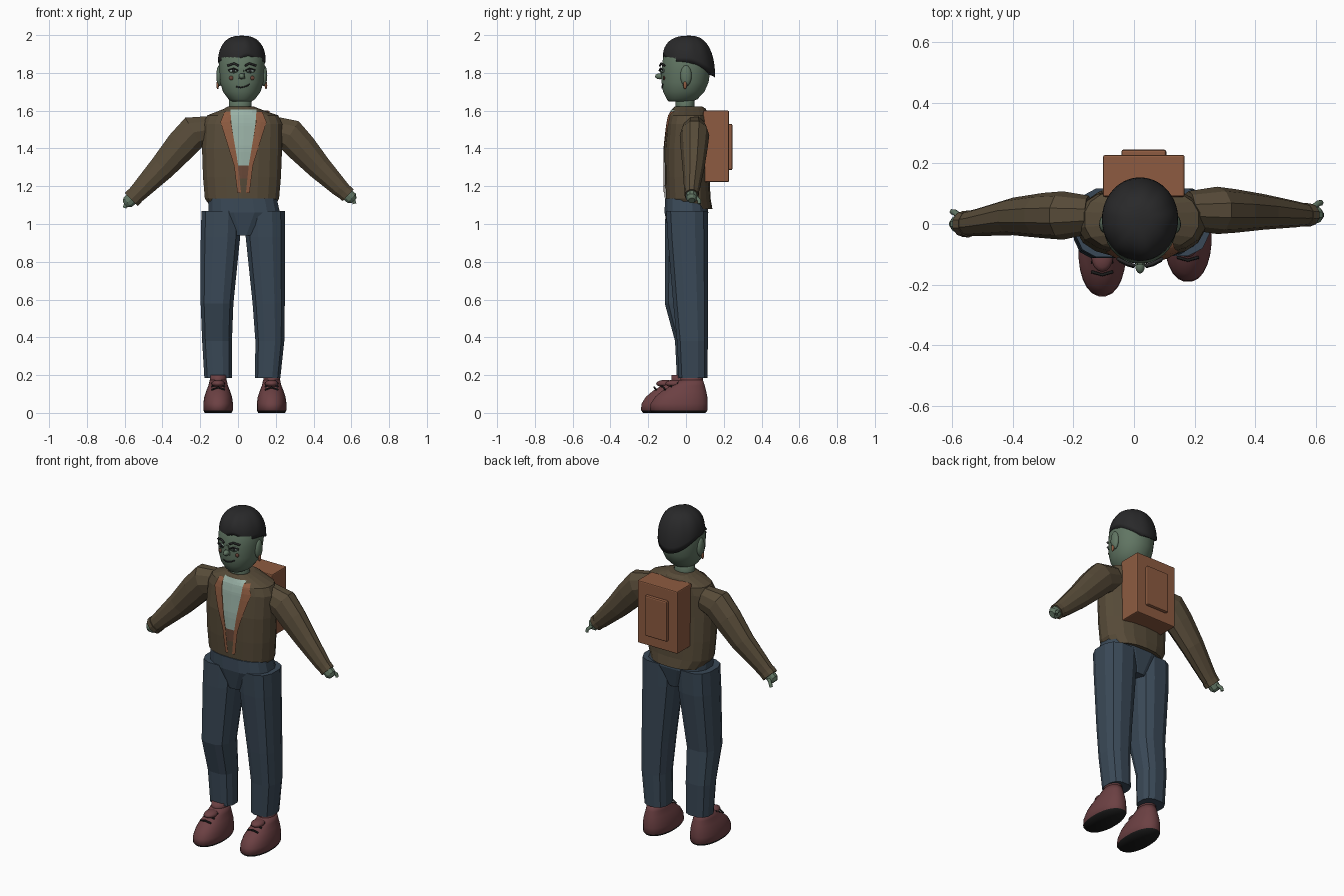
import bpy, bmesh, math
from math import sin, cos, pi, tau
from mathutils import Vector
from mathutils.bvhtree import BVHTree

if "Cube" in bpy.data.objects:
    bpy.data.objects.remove(bpy.data.objects["Cube"])


def material(name, *rgb):
    m = bpy.data.materials.new(name)
    m.use_nodes = True
    m.diffuse_color = (*rgb, 1)
    m.node_tree.nodes["Principled BSDF"].inputs["Base Color"].default_value = (*rgb, 1)
    return m


skin = material("green skin", .12, .18, .125)
dark = material("black hair", .022, .022, .023)
brown = material("brown cloth", .095, .07, .04)
leather = material("tan leather", .27, .105, .052)
denim = material("blue denim", .042, .066, .095)
shirt = material("pale shirt", .32, .44, .38)
shoe_red = material("oxblood shoe", .15, .052, .056)
black = material("black sole", .012, .012, .012)
lining = material("dark tan lining", .14, .065, .04)
blush = material("cheek red", .14, .06, .04)


def finish(bm, name, mat, smooth=False):
    bmesh.ops.recalc_face_normals(bm, faces=bm.faces)
    me = bpy.data.meshes.new(name)
    bm.to_mesh(me)
    bm.free()
    me.materials.append(mat)
    ob = bpy.data.objects.new(name, me)
    bpy.context.collection.objects.link(ob)
    for p in me.polygons:
        p.use_smooth = smooth
    return ob


def skin_rings(name, rings, mat, smooth=False, closed=True):
    """Bridge rings (or open rows) of points into a surface."""
    bm = bmesh.new()
    rows = [[bm.verts.new(p) for p in r] for r in rings]
    n = len(rows[0])
    for a, b in zip(rows, rows[1:]):
        for i in range(n if closed else n - 1):
            j = (i + 1) % n
            bm.faces.new((a[i], a[j], b[j], b[i]))
    if closed:
        bm.faces.new(rows[0])
        bm.faces.new(rows[-1])
    return finish(bm, name, mat, smooth)


def stack(name, levels, mat, sides=16, power=2.0, smooth=False):
    """Loft of rounded sections, each given as z, x0, x1, y0, y1."""
    def spread(v):
        return math.copysign(abs(v) ** (2 / power), v)
    rings = []
    for z, x0, x1, y0, y1 in levels:
        rings.append([((x0 + x1) / 2 + (x1 - x0) / 2 * spread(cos(a)),
                       (y0 + y1) / 2 + (y1 - y0) / 2 * spread(sin(a)), z)
                      for a in [tau * (i + .5) / sides for i in range(sides)]])
    return skin_rings(name, rings, mat, smooth)


def limb(name, path, mat, sides=10):
    """Tube along points x, y, z, radius."""
    pts = [Vector(p[:3]) for p in path]
    rings = []
    for i, p in enumerate(pts):
        d = (pts[min(i + 1, len(pts) - 1)] - pts[max(i - 1, 0)]).normalized()
        u = Vector((0, 1, 0))
        v = d.cross(u).normalized()
        r = path[i][3]
        rings.append([p + r * (.85 * cos(tau * k / sides) * u + sin(tau * k / sides) * v)
                      for k in range(sides)])
    return skin_rings(name, rings, mat)


def ball(name, centre, size, mat, segments=16):
    bm = bmesh.new()
    bmesh.ops.create_uvsphere(bm, u_segments=segments, v_segments=segments // 2, radius=1)
    for v in bm.verts:
        v.co = Vector(centre) + Vector(a * b for a, b in zip(v.co, size))
    return finish(bm, name, mat, True)


def box(name, x0, x1, y0, y1, z0, z1, mat, bevel):
    bm = bmesh.new()
    bmesh.ops.create_cube(bm, size=1)
    for v in bm.verts:
        v.co = ((x0 + x1) / 2 + v.co.x * (x1 - x0), (y0 + y1) / 2 + v.co.y * (y1 - y0),
                (z0 + z1) / 2 + v.co.z * (z1 - z0))
    ob = finish(bm, name, mat)
    mod = ob.modifiers.new("soft edge", "BEVEL")
    mod.width, mod.segments = bevel, 2
    return ob


def cord(name, pts, radius, mat):
    cu = bpy.data.curves.new(name, "CURVE")
    cu.dimensions, cu.bevel_depth, cu.bevel_resolution = "3D", radius, 1
    cu.use_fill_caps = True
    sp = cu.splines.new("POLY")
    sp.points.add(len(pts) - 1)
    for q, p in zip(sp.points, pts):
        q.co = (*p, 1)
    cu.materials.append(mat)
    ob = bpy.data.objects.new(name, cu)
    bpy.context.collection.objects.link(ob)


def front_finder(ob):
    me = ob.data
    tree = BVHTree.FromPolygons([v.co for v in me.vertices], [p.vertices for p in me.polygons])

    def find(x, z, lift=.005):
        hit = tree.ray_cast(Vector((x, -1, z)), Vector((0, 1, 0)))[0]
        return Vector((x, (hit.y if hit else -.07) - lift, z))
    return find


# Jacket body and pelvis
jacket = stack("jacket", [
    (1.08, -.14, .19, -.09, .14), (1.135, -.178, .22, -.108, .13), (1.25, -.188, .23, -.112, .125),
    (1.4, -.193, .236, -.113, .12), (1.53, -.187, .237, -.1, .12), (1.575, -.165, .215, -.09, .12),
    (1.61, -.075, .115, -.072, .105), (1.622, -.055, .085, -.06, .085)], brown, 18, 2.4)
stack("pelvis", [(.94, -.03, .085, -.09, .09), (1.06, -.16, .225, -.115, .12),
                 (1.135, -.158, .208, -.113, .11)], denim, 16, 2.6)

# Trouser legs, the right knee bent forward
stack("right_leg", [(.185, -.18, -.03, -.05, .085), (.38, -.192, -.03, -.06, .09),
                    (.58, -.2, -.022, -.115, .075), (.93, -.2, .014, -.115, .115),
                    (1.068, -.196, .02, -.112, .12)], denim, 12, 2.6)
stack("left_leg", [(.185, .088, .226, -.04, .115), (.38, .09, .247, -.05, .118),
                   (.58, .075, .25, -.07, .12), (.93, .038, .252, -.1, .12),
                   (1.068, .03, .252, -.108, .12)], denim, 12, 2.6)

# Shoes with soles, ankles and laces
for side, cx, dy in (("right", -.105, -.048), ("left", .178, 0)):
    levels = [(0, .072, -.18, .105), (.012, .078, -.19, .114), (.013, .079, -.192, .115),
              (.05, .079, -.188, .116), (.085, .074, -.165, .114), (.115, .064, -.13, .108),
              (.145, .052, -.08, .1), (.175, .045, -.035, .09)]
    shoe = stack(side + "_shoe", [(z, cx - r, cx + r, a + dy, b + dy) for z, r, a, b in levels],
                 shoe_red, 24, 2.2, True)
    shoe.data.materials.append(black)
    for p in shoe.data.polygons:
        p.material_index = int(p.center.z < .0125)
    stack(side + "_ankle", [(z, cx - .045, cx + .045, dy - .03, dy + .09) for z in (.15, .2)],
          shoe_red, 16, 2, True)
    for k in range(3):
        y, z = -.12 + .033 * k + dy, .135 + .016 * k
        cord(side + "_lace", [(cx - .035, y + .01, z - .012), (cx, y, z),
                              (cx + .035, y + .01, z - .012)], .005, black)
    ball(side + "_tongue", (cx, -.06 + dy, .155), (.036, .05, .02), shoe_red)

# Sleeves, cuffs, hands and thumbs
arms = {
    "right": [(-.15, .03, 1.5, .075), (-.235, .028, 1.485, .094), (-.3, .028, 1.415, .088),
              (-.4, .025, 1.3, .073), (-.52, .005, 1.175, .053), (-.565, 0, 1.13, .046)],
    "left": [(.18, .045, 1.5, .075), (.275, .045, 1.47, .092), (.34, .043, 1.4, .084),
             (.43, .04, 1.3, .069), (.54, .032, 1.19, .05), (.582, .03, 1.152, .04)]}
for side, path in arms.items():
    s = -1 if side == "right" else 1
    limb(side + "_sleeve", path, brown)
    x, y, z, r = path[-1]
    limb(side + "_cuff", [(x - s * .02, y, z + .02, r + .006), (x, y, z, r + .005)], brown)
    limb(side + "_hand", [(x - s * .01, y, z + .01, .036), (x + s * .02, y, z - .016, .034),
                          (x + s * .032, y, z - .028, .02)], skin)
    cord(side + "_thumb", [(x + s * .01, y + .025, z - .01), (x + s * .03, y + .04, z - .028),
                           (x + s * .035, y + .04, z - .045)], .01, skin)

# Shirt front and lapels laid on the chest
chest = front_finder(jacket)
mid = .029


def panel(name, rows, mat, lift, flip=1):
    """Plate following the chest between edge offsets given as z, inner, outer."""
    grid = []
    for (z0, a0, b0), (z1, a1, b1) in zip(rows, rows[1:]):
        for k in range(7):
            t = k / 6
            a, b, z = a0 + (a1 - a0) * t, b0 + (b1 - b0) * t, z0 + (z1 - z0) * t
            grid.append([chest(mid + flip * (a + (b - a) * i / 6), z, lift) for i in range(7)])
    skin_rings(name, grid, mat, closed=False)


panel("shirt_front", [(1.605, -.07, .07), (1.52, -.062, .062), (1.31, -.03, .03)], shirt, .004)
panel("jacket_lining", [(1.31, -.03, .03), (1.17, -.014, .014)], lining, .004)
panel("jacket_closing", [(1.24, -.02, .02), (1.14, -.014, .014)], brown, .005)
for flip, side in ((-1, "right"), (1, "left")):
    panel(side + "_lapel", [(1.595, .068, .1), (1.54, .066, .122), (1.31, .028, .05),
                            (1.165, .013, .032)], leather, .009, flip)

# Backpack
box("backpack", -.102, .167, .09, .228, 1.222, 1.6, leather, .006)
box("backpack_pocket", -.042, .107, .22, .246, 1.285, 1.53, leather, .008)

# Neck and head
stack("neck", [(1.57, -.055, .08, -.06, .06), (1.63, -.048, .072, -.055, .045),
               (1.7, -.048, .072, -.055, .045)], skin, 20, 2, True)
cx = .02
head = stack("head", [(z, cx - r, cx + r, a, b) for z, r, a, b in (
    (1.648, .05, -.09, .03), (1.66, .07, -.102, .06), (1.7, .1, -.122, .098),
    (1.75, .115, -.13, .12), (1.82, .121, -.13, .13), (1.88, .12, -.122, .132),
    (1.93, .1, -.1, .115), (1.965, .06, -.06, .07))], skin, 32, 2.1, True)

# Hair cap with a raised hairline in front and soft locks
rings = []
for k in range(11):
    t = k / 10 * pi / 2 * .985
    ring = []
    for i in range(54):
        a = tau * i / 54
        c, s = cos(a), sin(a)
        low = 1.86 - .085 * max(s, 0) ** 1.5 + .035 * max(-s, 0) ** 3 * (.6 + .4 * cos(5 * a))
        lock = 1 + .025 * abs(cos(4.5 * a)) * sin(2 * t)
        r = cos(t) ** .75 * lock
        ring.append((cx + .126 * c * r, .016 + .138 * s * r, low + (1.997 - low) * sin(t)))
    rings.append(ring)
skin_rings("hair", rings, dark, True)

# Face
face = front_finder(head)
for s, side in ((-1, "right"), (1, "left")):
    def mark(name, pts, radius, mat, lift=.008):
        cord(f"{side}_{name}", [face(cx + s * x, z, lift) for x, z in pts], radius, mat)
    mark("brow", [(.018, 1.838), (.04, 1.85), (.075, 1.838)], .006, dark, .012)
    mark("upper_lid", [(.02, 1.812), (.043, 1.824), (.07, 1.814)], .004, dark, .014)
    mark("lower_lid", [(.024, 1.808), (.045, 1.8), (.066, 1.808)], .003, skin, .01)
    ball(side + "_eye", face(cx + s * .044, 1.812, 0), (.024, .012, .011), shirt)
    ball(side + "_pupil", face(cx + s * .044, 1.812, .008), (.009, .007, .01), dark)
    ball(side + "_cheek_spot", face(cx + s * .055, 1.773, 0), (.013, .006, .012), blush, 12)
    ball(side + "_ear", (cx + s * .118, 0, 1.785), (.017, .03, .056), skin)
    ball(side + "_earring", (cx + s * .128, -.005, 1.735), (.007, .01, .022), leather, 12)
skin_rings("nose", [[(cx - w, y, z) for w, z in ((-.008, 1.825), (.008, 1.825), (h, 1.768), (-h, 1.768))]
                    for y, h in ((-.115, .022), (-.135, .015))], skin)
ball("nose_tip", (cx, -.138, 1.782), (.016, .026, .016), skin, 12)
cord("mouth", [face(cx + x, z, .002) for x, z in
               ((-.03, 1.727), (-.005, 1.722), (.02, 1.728), (.042, 1.74))], .004, dark)
